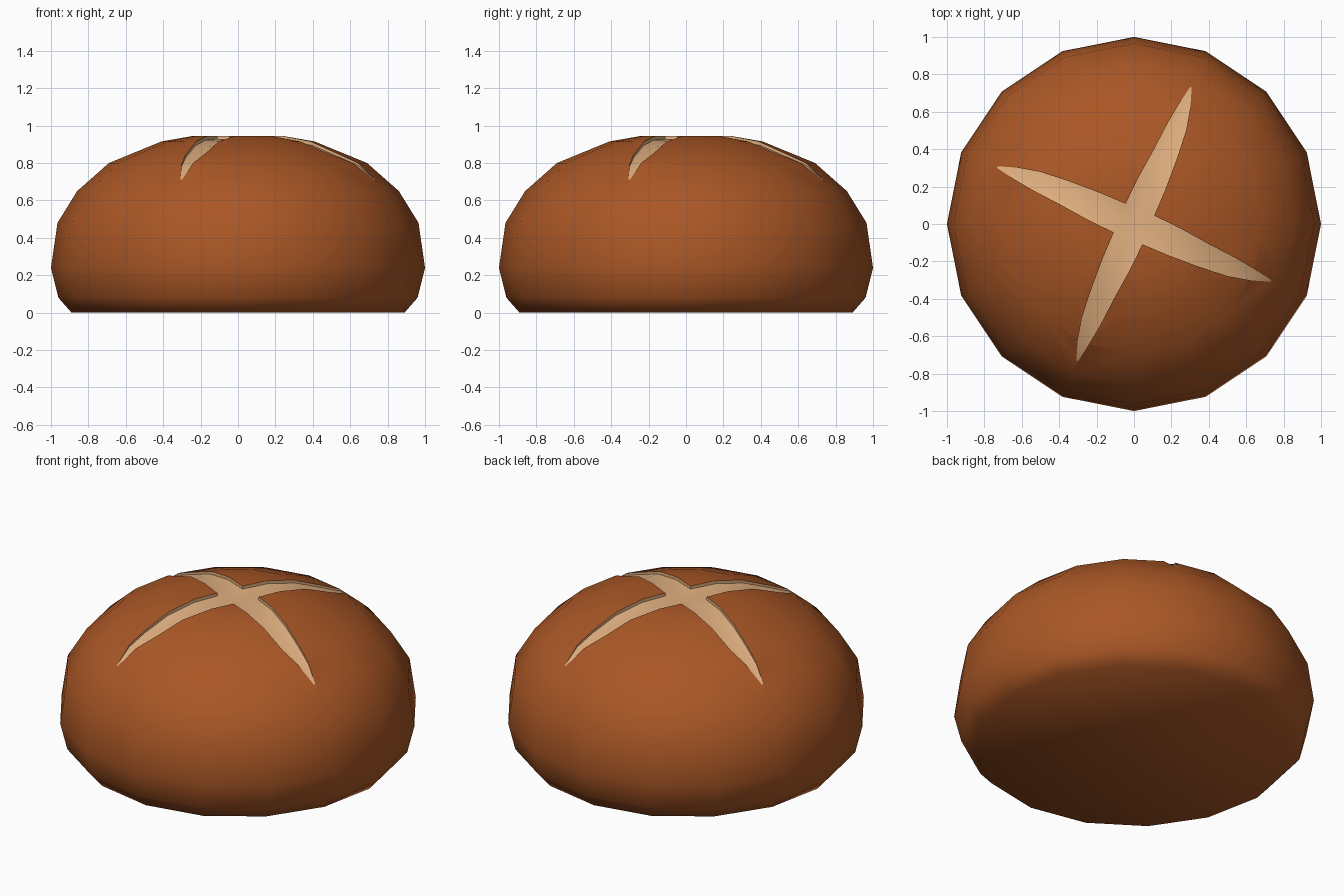
import bpy, bmesh
from math import cos, sin, tan, pi, radians
from mathutils import Matrix

cube = bpy.data.objects.get("Cube")
if cube:
    bpy.data.objects.remove(cube)

SIDES = 16
# (radius, height) from the base rim up to the flat crown
PROFILE = [(0.89, 0), (0.96, 0.08), (1, 0.24), (0.965, 0.48), (0.86, 0.65),
           (0.69, 0.80), (0.41, 0.915), (0.24, 0.945)]
# slash sections: distance along the arm, left width, right width, depth
SLASH = [(0.083, 0.083, 0.083, 0.03), (0.24, 0.073, 0.084, 0.03),
         (0.41, 0.054, 0.078, 0.028), (0.57, 0.04, 0.066, 0.024),
         (0.69, 0.023, 0.04, 0.016), (0.81, 0, 0, -0.004)]


def make_material(name, colour):
    mat = bpy.data.materials.new(name)
    mat.use_nodes = True
    mat.diffuse_color = colour
    mat.node_tree.nodes["Principled BSDF"].inputs["Base Color"].default_value = colour
    return mat


crust = make_material("brown crust", (0.40, 0.095, 0.019, 1))
crumb = make_material("pale crumb", (0.76, 0.44, 0.22, 1))


def make_object(name, bm):
    bmesh.ops.recalc_face_normals(bm, faces=bm.faces)
    mesh = bpy.data.meshes.new(name)
    bm.to_mesh(mesh)
    bm.free()
    obj = bpy.data.objects.new(name, mesh)
    bpy.context.collection.objects.link(obj)
    for mat in (crust, crumb):
        mesh.materials.append(mat)
    return obj


def dome_height(x, y):
    """Height of the faceted crust above a point near the top."""
    step = 2 * pi / SIDES
    r = max(x * cos((k + 0.5) * step) + y * sin((k + 0.5) * step)
            for k in range(SIDES)) / cos(step / 2)
    for (r0, z0), (r1, z1) in zip(PROFILE[2:], PROFILE[3:]):
        if r >= r1:
            return z1 + (z0 - z1) * (r - r1) / (r0 - r1)
    return PROFILE[-1][1]


# Loaf body: stacked rings closed with flat caps
bm = bmesh.new()
rings = [[bm.verts.new((r * cos(2 * pi * k / SIDES), r * sin(2 * pi * k / SIDES), z))
          for k in range(SIDES)] for r, z in PROFILE]
for low, high in zip(rings, rings[1:]):
    for k in range(SIDES):
        n = (k + 1) % SIDES
        bm.faces.new((low[k], low[n], high[n], high[k]))
bm.faces.new(rings[0][::-1])
bm.faces.new(rings[-1])
loaf = make_object("bread_loaf", bm)

# Slash cutter: four tapering arms whose floor follows the crust
bm = bmesh.new()
hub = []
for arm in range(4):
    turn = Matrix.Rotation(radians(67.5) + arm * pi / 2, 3, 'Z')
    rows = []
    for r, left, right, depth in SLASH:
        row = []
        for v, d in ((-right, 0.6), (0, 1), (left, 0.6)):
            p = turn @ Matrix.Identity(3).col[0] * r + turn @ Matrix.Identity(3).col[1] * v
            p.z = dome_height(p.x, p.y) - depth * d
            row.append(bm.verts.new(p))
        rows.append(row)
    for a, b in zip(rows, rows[1:]):
        for i in range(2):
            bm.faces.new((a[i], b[i], b[i + 1], a[i + 1]))
    hub += rows[0]
centre = bm.verts.new((0, 0, PROFILE[-1][1] - 0.03))
for i in range(len(hub)):
    if i % 3 < 2:
        bm.faces.new((centre, hub[i], hub[i + 1]))
bmesh.ops.remove_doubles(bm, verts=bm.verts, dist=0.002)
bmesh.ops.recalc_face_normals(bm, faces=bm.faces)
top = bmesh.ops.extrude_face_region(bm, geom=bm.faces[:], use_keep_orig=True)
for v in top["geom"]:
    if isinstance(v, bmesh.types.BMVert):
        v.co.z = 1.2
for f in bm.faces:
    f.material_index = 1
cutter = make_object("slash_cutter", bm)
cutter.hide_render = True

# Score the cross into the loaf
bpy.ops.object.select_all(action='DESELECT')
bpy.context.view_layer.objects.active = loaf
loaf.select_set(True)
score = loaf.modifiers.new("score", 'BOOLEAN')
score.operation = 'DIFFERENCE'
score.solver = 'EXACT'
score.object = cutter
bpy.ops.object.modifier_apply(modifier=score.name)
bpy.data.objects.remove(cutter)
bpy.ops.object.shade_smooth_by_angle(angle=radians(55))
